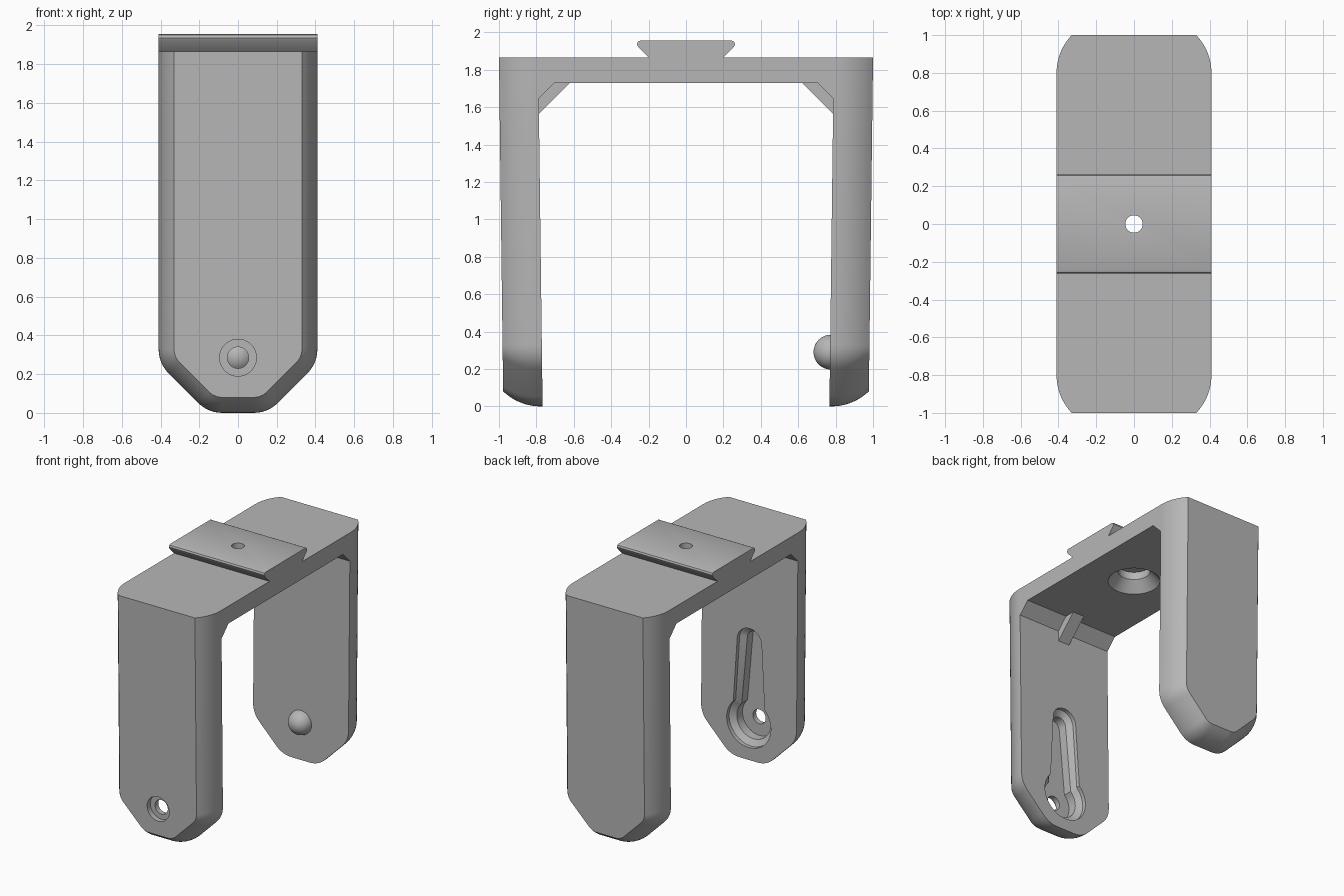
import bpy, bmesh
from math import sin, cos, sqrt, radians, pi

if "Cube" in bpy.data.objects:
    bpy.data.objects.remove(bpy.data.objects["Cube"])

GREY = (0.47, 0.47, 0.47, 1)
mat = bpy.data.materials.new("matte_grey")
mat.use_nodes = True
mat.diffuse_color = GREY
mat.node_tree.nodes["Principled BSDF"].inputs["Base Color"].default_value = GREY

TOP = 1.865      # top of the legs and bridge
HALF = 0.41      # half width
THICK = 0.21     # leg thickness
PIVOT = 0.285    # height of hole and knob


def loft(name, rings):
    """Skin a stack of equal-sized rings and cap both ends."""
    bm = bmesh.new()
    vs = [[bm.verts.new(p) for p in ring] for ring in rings]
    n = len(vs[0])
    for a, b in zip(vs, vs[1:]):
        for i in range(n):
            j = (i + 1) % n
            bm.faces.new((a[i], a[j], b[j], b[i]))
    bm.faces.new(vs[0])
    bm.faces.new(vs[-1])
    bmesh.ops.recalc_face_normals(bm, faces=bm.faces)
    mesh = bpy.data.meshes.new(name)
    bm.to_mesh(mesh)
    bm.free()
    mesh.materials.append(mat)
    ob = bpy.data.objects.new(name, mesh)
    bpy.context.collection.objects.link(ob)
    return ob


def activate(ob):
    bpy.ops.object.select_all(action='DESELECT')
    ob.select_set(True)
    bpy.context.view_layer.objects.active = ob


def cut(ob, cutter):
    mod = ob.modifiers.new("cut", 'BOOLEAN')
    mod.operation = 'DIFFERENCE'
    mod.solver = 'EXACT'
    mod.object = cutter
    cutter.hide_render = True
    activate(ob)
    bpy.ops.object.modifier_apply(modifier=mod.name)
    bpy.data.objects.remove(cutter)


def arc(cx, cz, r, a, b, n):
    angles = [radians(a + (b - a) * i / n) for i in range(n + 1)]
    return [(cx + r * cos(t), cz + r * sin(t)) for t in angles]


def on_leg(outline, t, side=-1):
    """Place an x-z outline at depth t behind the outer face of a leaning leg."""
    return [(x, side * (1 - t - 0.0125 * (TOP - z)), z) for x, z in outline]


def leg_outline(d):
    r = 0.18 - d
    half = [(HALF - d, TOP)] + arc(0.23, 0.33, r, 0, -45, 6) + arc(0.08, 0.18, r, -45, -90, 6)
    return half + [(-x, z) for x, z in reversed(half)]


def keyhole(d):
    return arc(0, PIVOT, 0.19 - d, -225, 45, 36) + arc(0, 0.91, 0.105 - d, 0, 180, 20)


def extrude_x(name, profile, w):
    return loft(name, [[(x, y, z) for y, z in profile] for x in (-w, w)])


# Legs with curved outer edges
R = 0.29
depths = [0.2 * i / 10 for i in range(11)] + [THICK]
legs = {}
for name, side in (("front_leg", -1), ("back_leg", 1)):
    rings = []
    for t in depths:
        d = R - sqrt(R * R - max(0.2 - t, 0) ** 2)
        rings.append(on_leg(leg_outline(d), t, side))
    legs[name] = loft(name, rings)

# Keyhole pocket inside the front leg
pocket = [(0.24, 0), (0.18, 0), (0.15, 0.045), (0.08, 0.045)]
cut(legs["front_leg"], loft("pocket_cutter", [on_leg(keyhole(d), t) for t, d in pocket]))

# Stepped screw hole through the front leg
bore = [(-0.05, 0.095), (0.04, 0.095), (0.04, 0.055), (0.15, 0.055)]
cut(legs["front_leg"], loft("bore_cutter", [
    on_leg(arc(0, PIVOT, r, 0, 352.5, 47), t) for t, r in bore]))

# Bridge with chamfered inner corners and a dovetail rail on top
half = [(0.8, 1.632), (0.8, TOP), (0.2, TOP), (0.255, 1.92), (0.262, 1.936),
        (0.257, 1.95), (0.245, 1.955)]
half.insert(0, (0.702, 1.73))
bridge = extrude_x("bridge", half + [(-y, z) for y, z in reversed(half)], HALF)

# Countersunk hole through the bridge
sink = [(1.70, 0.187), (1.73, 0.187), (1.81, 0.115), (1.87, 0.115), (1.87, 0.046), (2, 0.046)]
cut(bridge, loft("sink_cutter", [
    [(x, y, z) for x, y in arc(0, 0, r, 0, 352.5, 47)] for z, r in sink]))

# Small corner ribs
ribs = [extrude_x(name, [(s * 0.8, 1.55), (s * 0.62, 1.73), (s * 0.62, 1.74), (s * 0.8, 1.74)], 0.05)
        for name, s in (("front_rib", -1), ("back_rib", 1))]

# Round knob on the inside of the back leg
bpy.ops.mesh.primitive_uv_sphere_add(segments=40, ring_count=20, radius=0.093,
                                     location=(0, 0.775, 0.29), rotation=(pi / 2, 0, 0))
knob = bpy.context.object
knob.name = "knob"
knob.data.materials.append(mat)

for ob in [*legs.values(), bridge, knob, *ribs]:
    activate(ob)
    bpy.ops.object.shade_smooth_by_angle(angle=radians(28))
